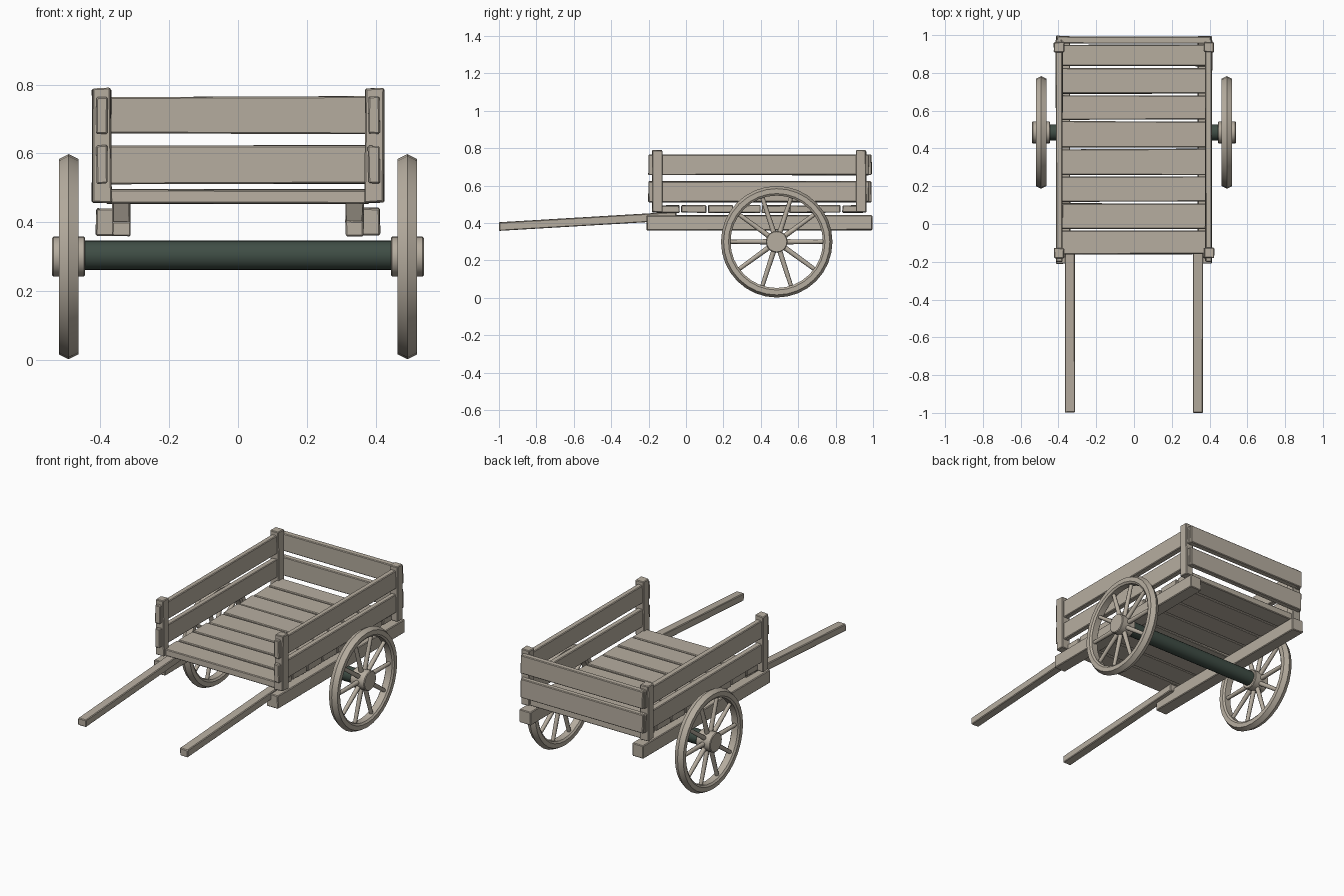
import bpy, bmesh, math, random
from mathutils import Matrix, Vector

random.seed(4)
if "Cube" in bpy.data.objects:
    bpy.data.objects.remove(bpy.data.objects["Cube"])


def material(name, color):
    m = bpy.data.materials.new(name)
    m.use_nodes = True
    m.diffuse_color = color
    m.node_tree.nodes["Principled BSDF"].inputs["Base Color"].default_value = color
    return m


wood = material("weathered wood", (0.47, 0.42, 0.35, 1))
iron = material("dark green iron", (0.05, 0.075, 0.06, 1))
WHEEL = Vector((0.492, 0.485, 0.3))


def finish(name, bm, mat, smooth=None):
    bmesh.ops.recalc_face_normals(bm, faces=bm.faces)
    mesh = bpy.data.meshes.new(name)
    bm.to_mesh(mesh)
    bm.free()
    mesh.materials.append(mat)
    ob = bpy.data.objects.new(name, mesh)
    bpy.context.collection.objects.link(ob)
    if smooth:
        bpy.ops.object.select_all(action='DESELECT')
        ob.select_set(True)
        bpy.context.view_layer.objects.active = ob
        bpy.ops.object.shade_smooth_by_angle(angle=math.radians(smooth))
    return ob


def timber(name, x, y, z, wobble=0.004, shift=None):
    """Rough-hewn box between the given ranges, with uneven corners and chipped edges."""
    bm = bmesh.new()
    bmesh.ops.create_cube(bm, size=1)
    for v in bm.verts:
        for i, (lo, hi) in enumerate((x, y, z)):
            side = 1 if v.co[i] > 0 else -1
            v.co[i] = (hi if side > 0 else lo) - side * random.uniform(0, wobble)
        if shift:
            v.co += shift(v.co)
    bmesh.ops.bevel(bm, geom=bm.edges[:], offset=0.004, segments=1, affect='EDGES')
    return finish(name, bm, wood)


def cylinder(bm, r1, r2, depth, matrix, sides):
    bmesh.ops.create_cone(bm, cap_ends=True, segments=sides, radius1=r1, radius2=r2,
                          depth=depth, matrix=matrix)


ALONG_X = Matrix.Rotation(math.pi / 2, 4, 'Y')

# Floor planks
edges = [-0.163, -0.03, 0.113, 0.255, 0.402, 0.548, 0.685, 0.832, 0.955]
for i in range(len(edges) - 1):
    timber(f"floor_plank_{i + 1}", (-0.385, 0.385), (edges[i] + 0.002, edges[i + 1] - 0.002),
           (0.453, 0.497), 0.005)

# Tail boards
BOARDS = (("lower", 0.51, 0.625), ("upper", 0.655, 0.767))
for label, low, high in BOARDS:
    timber(f"tail_board_{label}", (-0.41, 0.41), (0.954, 0.994), (low, high))

for side, s in (("left", 1), ("right", -1)):
    def span(a, b):
        return (a, b) if s > 0 else (-b, -a)

    # Chassis beam and sloping pull handle
    timber(f"chassis_beam_{side}", span(0.335, 0.415), (-0.212, 0.998), (0.36, 0.443))
    timber(f"pull_handle_{side}", span(0.311, 0.367), (-1.0, -0.05), (0.357, 0.405), 0.003,
           lambda co: Vector((0, 0, 0.06 * (co.y + 1))))

    # Side boards
    for label, low, high in BOARDS:
        timber(f"side_board_{label}_{side}", span(0.376, 0.415), (-0.203, 0.98), (low, high))

    # Corner posts
    for end, y in (("front", -0.153), ("back", 0.938)):
        timber(f"{end}_post_{side}", span(0.366, 0.426), (y - 0.03, y + 0.028), (0.455, 0.792), 0.005)

    centre = Matrix.Translation((s * WHEEL.x, WHEEL.y, WHEEL.z))

    # Wheel rim swept from a ridged section of (offset, radius)
    section = [(-0.028, 0.284), (0, 0.298), (0.028, 0.284), (0.028, 0.258),
               (0.02, 0.247), (-0.02, 0.247), (-0.028, 0.258)]
    bm = bmesh.new()
    sides = 32
    rings = []
    for k in range(sides):
        a = math.tau * k / sides
        rings.append([bm.verts.new(centre @ Vector((x, r * math.cos(a), r * math.sin(a))))
                      for x, r in section])
    for k in range(sides):
        a, b = rings[k], rings[(k + 1) % sides]
        for j in range(len(section)):
            n = (j + 1) % len(section)
            bm.faces.new((a[j], a[n], b[n], b[j]))
    finish(f"wheel_rim_{side}", bm, wood, 20)

    # Ten spokes
    bm = bmesh.new()
    for k in range(10):
        turn = Matrix.Rotation(math.tau * k / 10, 4, 'X')
        reach = Matrix.Translation((0, 0.145, 0)) @ Matrix.Rotation(-math.pi / 2, 4, 'X')
        cylinder(bm, 0.014, 0.011, 0.22, centre @ turn @ reach, 8)
    finish(f"wheel_spokes_{side}", bm, wood, 50)

    # Hub
    bm = bmesh.new()
    cylinder(bm, 0.058, 0.058, 0.096, centre @ ALONG_X, 20)
    bmesh.ops.bevel(bm, geom=[e for e in bm.edges if abs(e.verts[0].co.x - e.verts[1].co.x) < 1e-4],
                    offset=0.004, segments=1, affect='EDGES')
    finish(f"wheel_hub_{side}", bm, wood, 30)

# Axle
bm = bmesh.new()
cylinder(bm, 0.043, 0.043, 0.92, Matrix.Translation((0, WHEEL.y, 0.304)) @ ALONG_X, 20)
finish("axle", bm, iron, 40)
